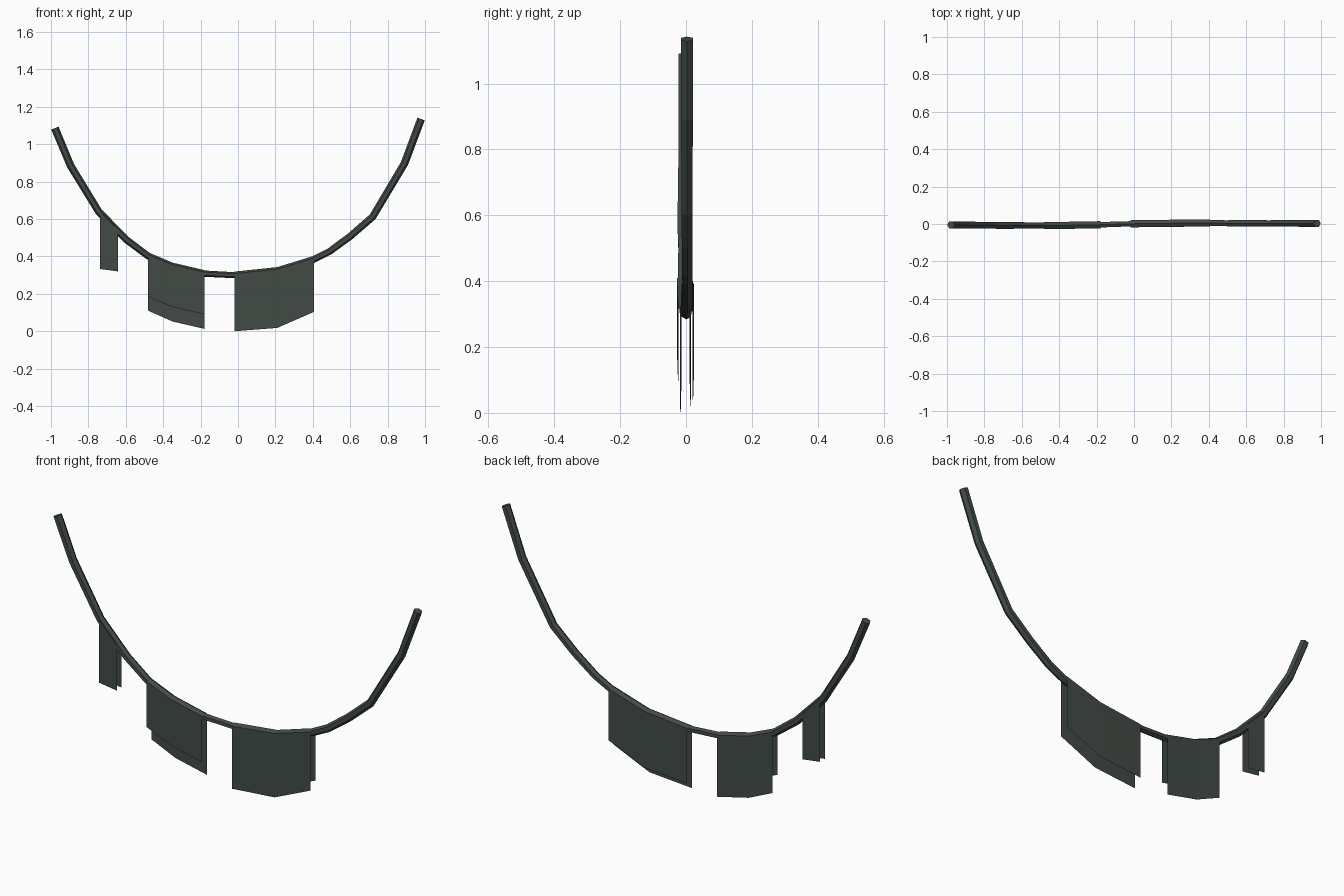
import bpy, bmesh, math
from mathutils import Vector

if "Cube" in bpy.data.objects:
    bpy.data.objects.remove(bpy.data.objects["Cube"])


def material(name, rgb):
    m = bpy.data.materials.new(name)
    m.diffuse_color = (*rgb, 1)
    m.use_nodes = True
    m.node_tree.nodes["Principled BSDF"].inputs["Base Color"].default_value = m.diffuse_color
    return m


DARK = material("dark grey green", (0.055, 0.070, 0.062))

# centre line of the sagging cable: x, y, z
PATH = [Vector(p) for p in (
    (-0.979, -0.005, 1.086), (-0.895, -0.005, 0.885), (-0.745, -0.007, 0.640),
    (-0.60, -0.007, 0.492), (-0.48, -0.008, 0.402), (-0.35, -0.007, 0.348),
    (-0.18, -0.004, 0.308), (-0.02, 0.001, 0.300), (0.21, 0.004, 0.324),
    (0.405, 0.005, 0.384), (0.49, 0.004, 0.427), (0.60, 0.004, 0.508),
    (0.72, 0.003, 0.612), (0.89, 0.003, 0.897), (0.979, 0.003, 1.135))]


def on_path(x):
    for a, b in zip(PATH, PATH[1:]):
        if a.x <= x <= b.x:
            return a.lerp(b, (x - a.x) / (b.x - a.x))


def finish(name, bm):
    me = bpy.data.meshes.new(name)
    bm.to_mesh(me)
    bm.free()
    me.materials.append(DARK)
    ob = bpy.data.objects.new(name, me)
    bpy.context.collection.objects.link(ob)


def bridge(bm, rows, closed):
    for r, s in zip(rows, rows[1:]):
        n = len(r)
        for i in range(n if closed else n - 1):
            j = (i + 1) % n
            bm.faces.new((r[i], r[j], s[j], s[i]))


# six-sided cable with mitred bends
bm = bmesh.new()
rings = []
for i, p in enumerate(PATH):
    t = ((PATH[min(i + 1, len(PATH) - 1)] - p).normalized()
         + (p - PATH[max(i - 1, 0)]).normalized())
    up = Vector((-t.z, 0, t.x)).normalized()
    r = 0.016 + 0.005 * abs(p.x)
    rings.append([bm.verts.new(p + up * r * math.cos(k * math.pi / 3)
                               + Vector((0, r * math.sin(k * math.pi / 3), 0)))
                  for k in range(6)])
bridge(bm, rings, True)
bm.faces.new(rings[0])
bm.faces.new(rings[-1])
bmesh.ops.recalc_face_normals(bm, faces=bm.faces)
finish("hanging_cable", bm)


# cloths folded over the cable: x stations, front hem heights, back hem heights
def cloth(name, xs, front, back):
    bm = bmesh.new()
    rows = []
    for x, f, b in zip(xs, front, back):
        c = on_path(x)
        prof = ((-0.019, f), (-0.019, c.z + 0.008), (0, c.z + 0.019),
                (0.019, c.z + 0.008), (0.019, b))
        rows.append([bm.verts.new((x, c.y + y, z)) for y, z in prof])
    bridge(bm, rows, False)
    bmesh.ops.recalc_face_normals(bm, faces=bm.faces)
    finish(name, bm)


cloth("small_cloth", (-0.738, -0.642), (0.333, 0.320), (0.333, 0.320))
cloth("middle_cloth", (-0.48, -0.35, -0.18), (0.185, 0.130, 0.090), (0.110, 0.052, 0.013))
cloth("large_cloth", (-0.02, 0.21, 0.405), (0.0, 0.018, 0.103), (0.037, 0.055, 0.138))
